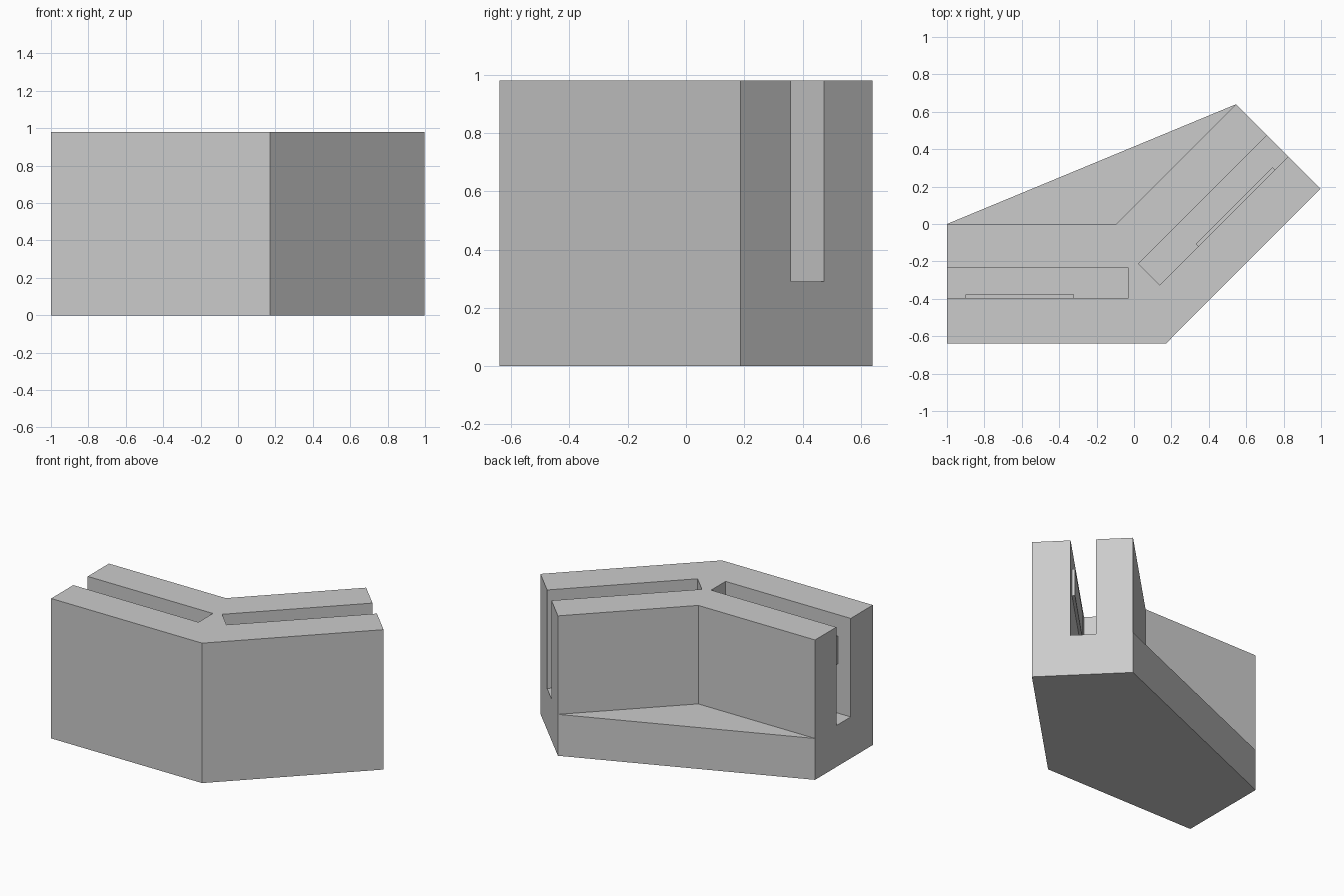
import bpy
import bmesh
from mathutils import Matrix, Vector

default = bpy.data.objects.get("Cube")
if default:
    bpy.data.objects.remove(default)

HEIGHT, FLOOR = 0.98, 0.29
CORNER = Vector((0.17, -0.64))
# Reflection across the mitre line, which maps the straight arm to the angled one
MITRE = Matrix(((-0.7071, -0.7071), (-0.7071, 0.7071)))

grey = bpy.data.materials.new("plain_grey")
grey.use_nodes = True
colour = (0.6, 0.6, 0.6, 1)
grey.diffuse_color = colour
grey.node_tree.nodes["Principled BSDF"].inputs["Base Color"].default_value = colour


def mirrored(p):
    return CORNER + MITRE @ (Vector(p) - CORNER)


def prism(name, outline, z0, z1):
    """Extrude a flat outline from z0 to z1."""
    bm = bmesh.new()
    face = bm.faces.new([bm.verts.new((p[0], p[1], z0)) for p in outline])
    ext = bmesh.ops.extrude_face_region(bm, geom=[face])
    moved = [v for v in ext["geom"] if isinstance(v, bmesh.types.BMVert)]
    bmesh.ops.translate(bm, verts=moved, vec=(0, 0, z1 - z0))
    bmesh.ops.recalc_face_normals(bm, faces=bm.faces)
    mesh = bpy.data.meshes.new(name)
    bm.to_mesh(mesh)
    bm.free()
    mesh.materials.append(grey)
    obj = bpy.data.objects.new(name, mesh)
    bpy.context.collection.objects.link(obj)
    return obj


def rect(x0, x1, y0, y1):
    return [(x0, y0), (x1, y0), (x1, y1), (x0, y1)]


# Bent body: low base filling the inner angle, topped by the two arms
outer = [(-1, 0), (-1, -0.64), CORNER, mirrored((-1, -0.64)), mirrored((-1, 0))]
body = prism("bent_body", outer + [(-0.095, 0)], 0, HEIGHT)
prism("base_web", [(-1, 0), (-0.095, 0), mirrored((-1, 0))], 0, FLOOR)

# Slot open at the top and outer end of each arm, with a grip rib on its outer wall
slot = rect(-1.1, -0.03, -0.395, -0.235)
rib = rect(-0.9, -0.32, -0.397, -0.376)
for side, place in (("straight", Vector), ("angled", mirrored)):
    cutter = prism(side + "_slot_cutter", [place(p) for p in slot], FLOOR, HEIGHT + 0.1)
    cutter.hide_render = True
    cutter.hide_viewport = True
    cut = body.modifiers.new(side + "_slot", "BOOLEAN")
    cut.operation = "DIFFERENCE"
    cut.solver = "EXACT"
    cut.object = cutter
    prism(side + "_grip_rib", [place(p) for p in rib], 0.635, 0.83)
